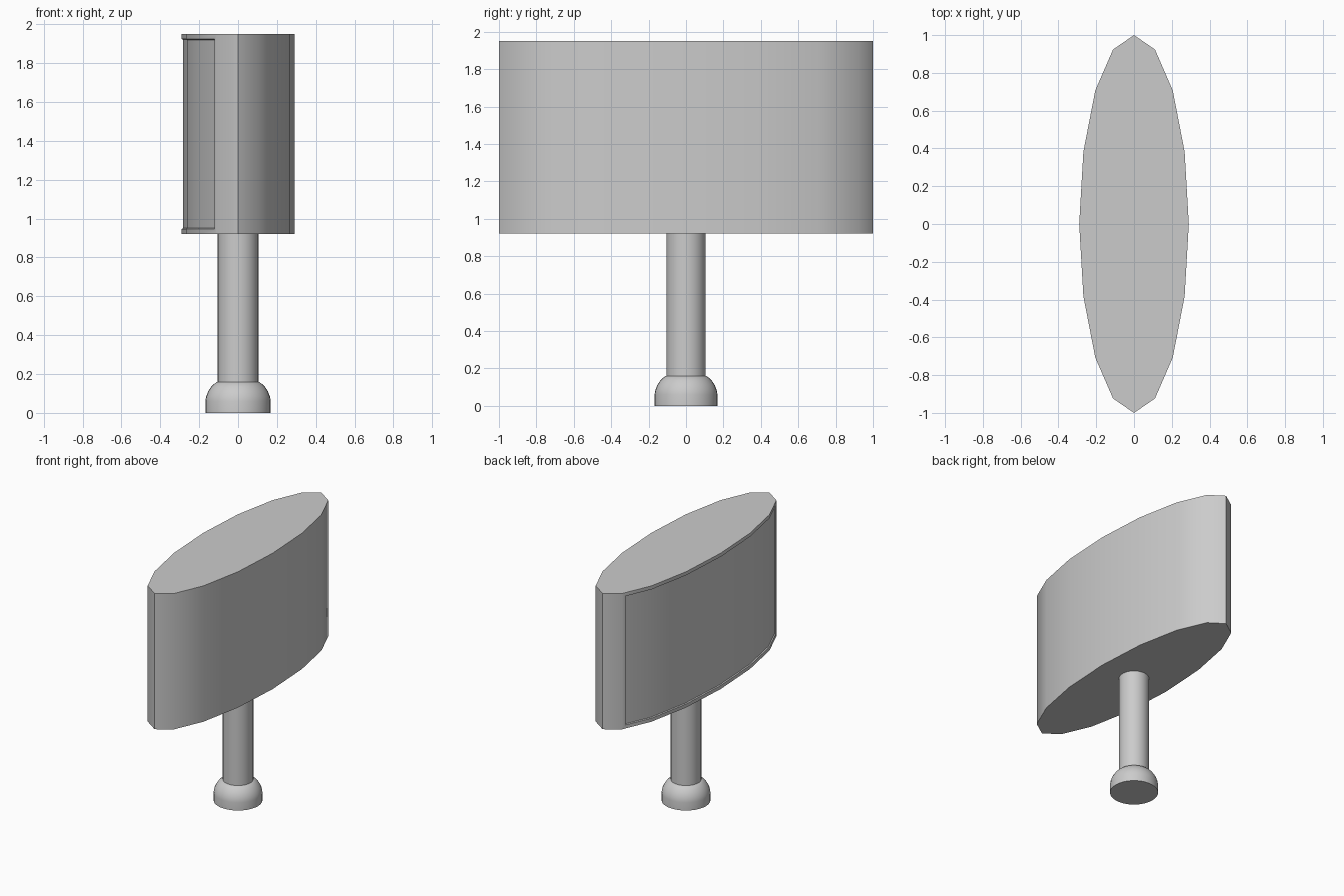
import bpy, bmesh, math

if "Cube" in bpy.data.objects:
    bpy.data.objects.remove(bpy.data.objects["Cube"])


def finish(name, bm, angle):
    bmesh.ops.recalc_face_normals(bm, faces=bm.faces)
    me = bpy.data.meshes.new(name)
    bm.to_mesh(me)
    bm.free()
    ob = bpy.data.objects.new(name, me)
    bpy.context.collection.objects.link(ob)
    bpy.ops.object.select_all(action='DESELECT')
    ob.select_set(True)
    bpy.context.view_layer.objects.active = ob
    bpy.ops.object.shade_smooth_by_angle(angle=math.radians(angle))
    return ob


def prism(bm, rx, ry, z0, z1, sides):
    pts = [(rx * math.sin(2 * math.pi * i / sides), ry * math.cos(2 * math.pi * i / sides))
           for i in range(sides)]
    low = [bm.verts.new((x, y, z0)) for x, y in pts]
    top = [bm.verts.new((x, y, z1)) for x, y in pts]
    bm.faces.new(low[::-1])
    bm.faces.new(top)
    for i in range(sides):
        j = (i + 1) % sides
        bm.faces.new((low[i], low[j], top[j], top[i]))


# Elliptical sign body with a shallow inset panel on the left side
bm = bmesh.new()
prism(bm, 0.29, 1.0, 0.92, 1.95, 16)
bmesh.ops.recalc_face_normals(bm, faces=bm.faces)
panel = [f for f in bm.faces if len(f.verts) == 4 and f.calc_center_median().x < -0.1]
bmesh.ops.inset_region(bm, faces=panel, thickness=0.027, use_even_offset=True)
bmesh.ops.inset_region(bm, faces=panel, thickness=0.004, depth=-0.008, use_even_offset=True)
finish("sign_body", bm, 35)

# Round post
bm = bmesh.new()
prism(bm, 0.105, 0.105, 0.15, 0.92, 32)
finish("post", bm, 35)

# Domed foot, revolved from a profile
bm = bmesh.new()
profile = [(0, 0), (0.168, 0), (0.168, 0.06), (0.164, 0.085), (0.153, 0.112),
           (0.137, 0.136), (0.12, 0.152), (0.105, 0.16), (0, 0.16)]
vs = [bm.verts.new((r, 0, z)) for r, z in profile]
edges = [bm.edges.new(p) for p in zip(vs, vs[1:])]
bmesh.ops.spin(bm, geom=vs + edges, cent=(0, 0, 0), axis=(0, 0, 1),
               angle=2 * math.pi, steps=32, use_merge=True)
bmesh.ops.remove_doubles(bm, verts=bm.verts, dist=0.0001)
finish("foot", bm, 40)
